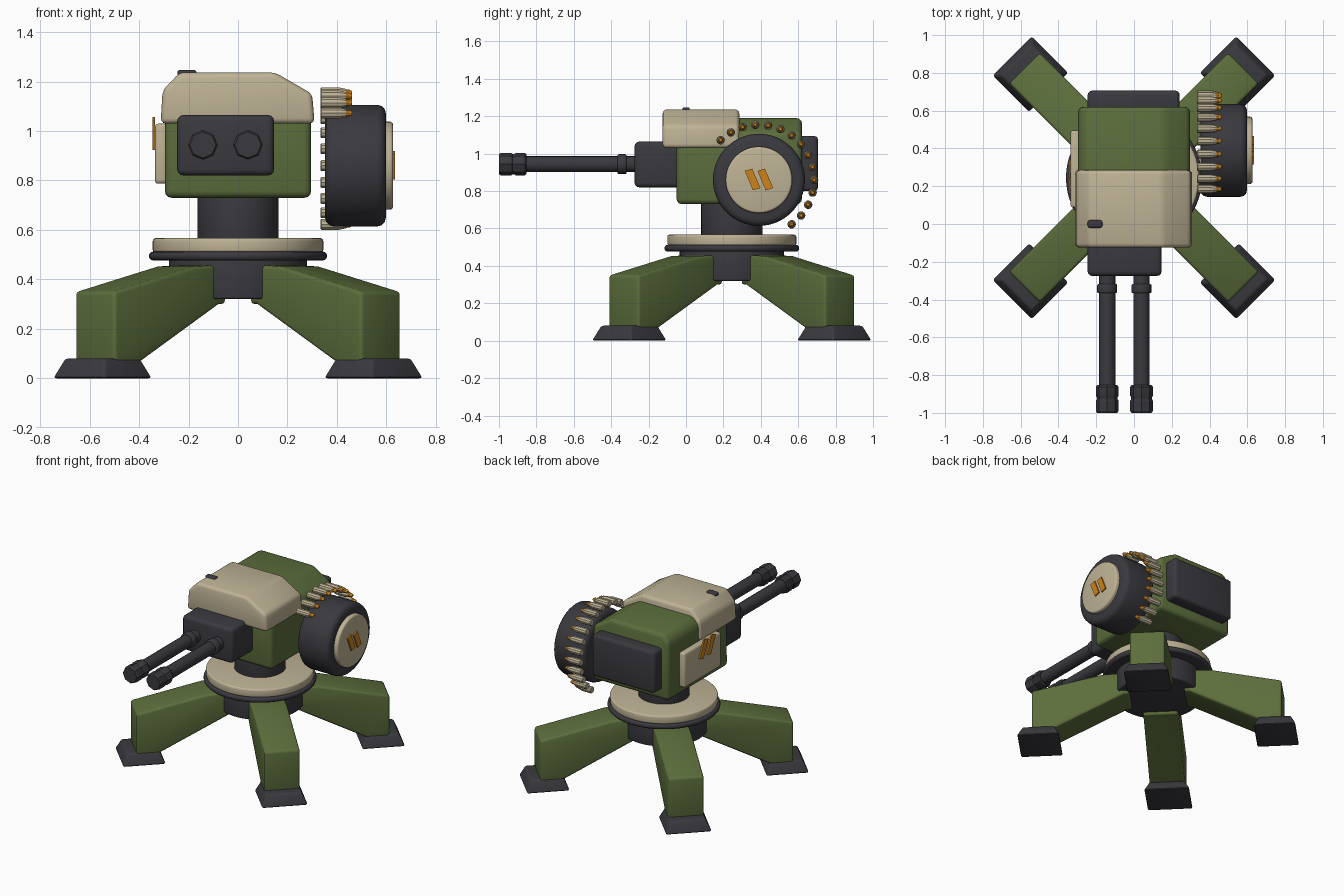
import bpy, bmesh, math
from mathutils import Matrix, Vector

if "Cube" in bpy.data.objects:
    bpy.data.objects.remove(bpy.data.objects["Cube"])


def material(name, rgb):
    m = bpy.data.materials.new(name)
    lin = [((c / 255 + 0.055) / 1.055) ** 2.4 for c in rgb]
    m.diffuse_color = (*lin, 1)
    m.use_nodes = True
    m.node_tree.nodes["Principled BSDF"].inputs["Base Color"].default_value = m.diffuse_color
    return m


GREEN = material("olive green", (92, 110, 60))
TAN = material("sand tan", (191, 179, 150))
DARK = material("charcoal", (58, 57, 63))
ORANGE = material("orange brass", (205, 132, 28))
CY = 0.245  # centre of the base in y


def finish(bm, name, mat, bevel=0.0, segs=3, matrix=None):
    bmesh.ops.recalc_face_normals(bm, faces=bm.faces)
    if bevel:
        edges = [e for e in bm.edges if e.calc_face_angle(0) > math.radians(28)]
        bmesh.ops.bevel(bm, geom=edges, offset=bevel, segments=segs,
                        profile=0.5, affect='EDGES', clamp_overlap=True)
    if matrix is not None:
        bm.transform(matrix)
    bmesh.ops.recalc_face_normals(bm, faces=bm.faces)
    me = bpy.data.meshes.new(name)
    bm.to_mesh(me)
    bm.free()
    me.materials.append(mat)
    ob = bpy.data.objects.new(name, me)
    bpy.context.collection.objects.link(ob)
    return ob


def box(name, mat, x, y, z, bevel=0.0, taper=0.0, matrix=None):
    """Box from ranges; taper pulls the top in on every side."""
    bm = bmesh.new()
    bmesh.ops.create_cube(bm, size=1)
    for v in bm.verts:
        t = taper if v.co.z > 0 else 0
        v.co = Vector((x[0] + t if v.co.x < 0 else x[1] - t,
                       y[0] + t if v.co.y < 0 else y[1] - t,
                       z[0] if v.co.z < 0 else z[1]))
    return finish(bm, name, mat, bevel, 3, matrix)


def prism(name, mat, pts, axis, lo, hi, bevel=0.0, matrix=None):
    """Extrude a profile along x (pts are y,z) or y (pts are x,z)."""
    bm = bmesh.new()
    put = (lambda p, d: (d, p[0], p[1])) if axis == 'X' else (lambda p, d: (p[0], d, p[1]))
    a = [bm.verts.new(put(p, lo)) for p in pts]
    b = [bm.verts.new(put(p, hi)) for p in pts]
    bm.faces.new(a)
    bm.faces.new(b[::-1])
    for i in range(len(pts)):
        j = (i + 1) % len(pts)
        bm.faces.new((a[i], a[j], b[j], b[i]))
    return finish(bm, name, mat, bevel, 3, matrix)


def lathe(name, mat, prof, axis, centre, n=48):
    """Revolve (radius, distance) points about an axis through centre."""
    bm = bmesh.new()
    rings = []
    for r, d in prof:
        ring = []
        for k in range(n):
            t = 2 * math.pi * k / n
            c, s = r * math.cos(t), r * math.sin(t)
            co = {'X': (d, c, s), 'Y': (c, d, s), 'Z': (c, s, d)}[axis]
            ring.append(bm.verts.new(Vector(co) + Vector(centre)))
        rings.append(ring)
    for p, q in zip(rings, rings[1:]):
        for k in range(n):
            j = (k + 1) % n
            bm.faces.new((p[k], p[j], q[j], q[k]))
    bm.faces.new(rings[0][::-1])
    bm.faces.new(rings[-1])
    return finish(bm, name, mat)


def disc(r, lo, hi, b):
    """Profile of a cylinder with rounded rims."""
    steps = [math.radians(a) for a in (0, 30, 60, 90)]
    low = [(r - b + b * math.sin(a), lo + b - b * math.cos(a)) for a in steps]
    return low + [(p, lo + hi - d) for p, d in reversed(low)]


# Four legs with feet
leg = [(0.82, 0.06), (0.82, 0.35), (0.36, 0.452), (0.18, 0.46), (0.18, 0.30),
       (0.215, 0.30), (0.68, 0.06)]
for i in range(4):
    m = Matrix.Translation((0, CY, 0)) @ Matrix.Rotation(math.radians(45 + 90 * i), 4, 'Z')
    prism(f"leg_{i + 1}", GREEN, leg, 'Y', -0.115, 0.115, 0.016, m)
    box(f"foot_{i + 1}", DARK, (0.635, 0.915), (-0.15, 0.15), (0, 0.08), 0.013, 0.035, m)

# Base hub, turntable and neck
base = (0, CY, 0)
lathe("base_hub", DARK, disc(0.28, 0.32, 0.49, 0.01), 'Z', base)
lathe("turntable_ring", DARK, disc(0.36, 0.477, 0.512, 0.015), 'Z', base, 64)
lathe("turntable_plate", TAN, disc(0.345, 0.508, 0.567, 0.012), 'Z', base, 64)
lathe("neck", DARK, disc(0.164, 0.55, 0.76, 0.005), 'Z', base)

# Body, with a chamfer on the drum side
prism("body", GREEN, [(-0.296, 0.73), (0.296, 0.73), (0.296, 1.11), (0.16, 1.19),
                      (-0.25, 1.19), (-0.296, 1.14)], 'Y', -0.05, 0.62, 0.028)
prism("front_cover", TAN, [(-0.313, 1.03), (0.31, 1.03), (0.30, 1.15), (0.15, 1.237),
                           (-0.235, 1.237), (-0.305, 1.165)], 'Y', -0.125, 0.285, 0.022)
box("rear_panel", DARK, (-0.245, 0.242), (0.58, 0.706), (0.80, 1.095), 0.022)
box("cover_button", DARK, (-0.245, -0.168), (-0.02, 0.02), (1.22, 1.247), 0.01)

# Gun block and twin barrels
box("gun_block", DARK, (-0.246, 0.146), (-0.275, 0.0), (0.82, 1.065), 0.025)
for side, x in (("left", -0.142), ("right", 0.04)):
    c = (x, 0, 0.944)
    lathe(side + "_barrel", DARK, [(0.043, -0.9), (0.043, -0.25)], 'Y', c, 16)
    lathe(side + "_collar", DARK, disc(0.053, -0.366, -0.318, 0.008), 'Y', c, 16)
    lathe(side + "_muzzle", DARK, [(0.053, -1.0), (0.06, -0.99), (0.06, -0.935),
          (0.055, -0.928), (0.055, -0.918), (0.06, -0.91), (0.06, -0.862),
          (0.052, -0.852)], 'Y', c, 8)

# Ammunition drum
DY, DZ = 0.39, 0.86
lathe("drum", DARK, disc(0.246, 0.352, 0.598, 0.035), 'X', (0, DY, DZ), 64)
lathe("drum_cap", TAN, disc(0.178, 0.58, 0.627, 0.012), 'X', (0, DY, DZ))

# Belt of cartridges curling round the drum
for i in range(15):
    a = math.radians(134 - 13.4 * i)
    c = (0, DY + 0.295 * math.cos(a), DZ + 0.295 * math.sin(a))
    lathe(f"cartridge_case_{i + 1}", TAN, [(0.02, 0.334), (0.023, 0.338), (0.023, 0.41),
          (0.017, 0.436)], 'X', c, 10)
    lathe(f"cartridge_tip_{i + 1}", ORANGE, [(0.015, 0.43), (0.014, 0.45),
          (0.008, 0.462)], 'X', c, 10)

# Left side plate
box("side_plate", TAN, (-0.336, -0.285), (0.087, 0.495), (0.787, 1.03), 0.014)


# Slanted paint stripes on the drum cap and the side plate
def stripe(name, y, z, w, h, lean, lo, hi):
    prism(name, ORANGE, [(y - lean - w, z + h - 0.006), (y - lean + w, z + h + 0.006),
                         (y + lean + w, z - h + 0.006), (y + lean - w, z - h - 0.006)],
          'X', lo, hi)


for i, off in enumerate((-0.034, 0.034)):
    stripe(f"drum_stripe_{i + 1}", DY + off, DZ + 0.002, 0.02, 0.052, 0.022, 0.627, 0.636)
    stripe(f"plate_stripe_{i + 1}", 0.25 + off * 1.2, 0.99, 0.022, 0.06, 0.027, -0.345, -0.336)

# Shading
bpy.ops.object.select_all(action='SELECT')
bpy.context.view_layer.objects.active = bpy.data.objects["body"]
bpy.ops.object.shade_smooth_by_angle(angle=math.radians(32))
